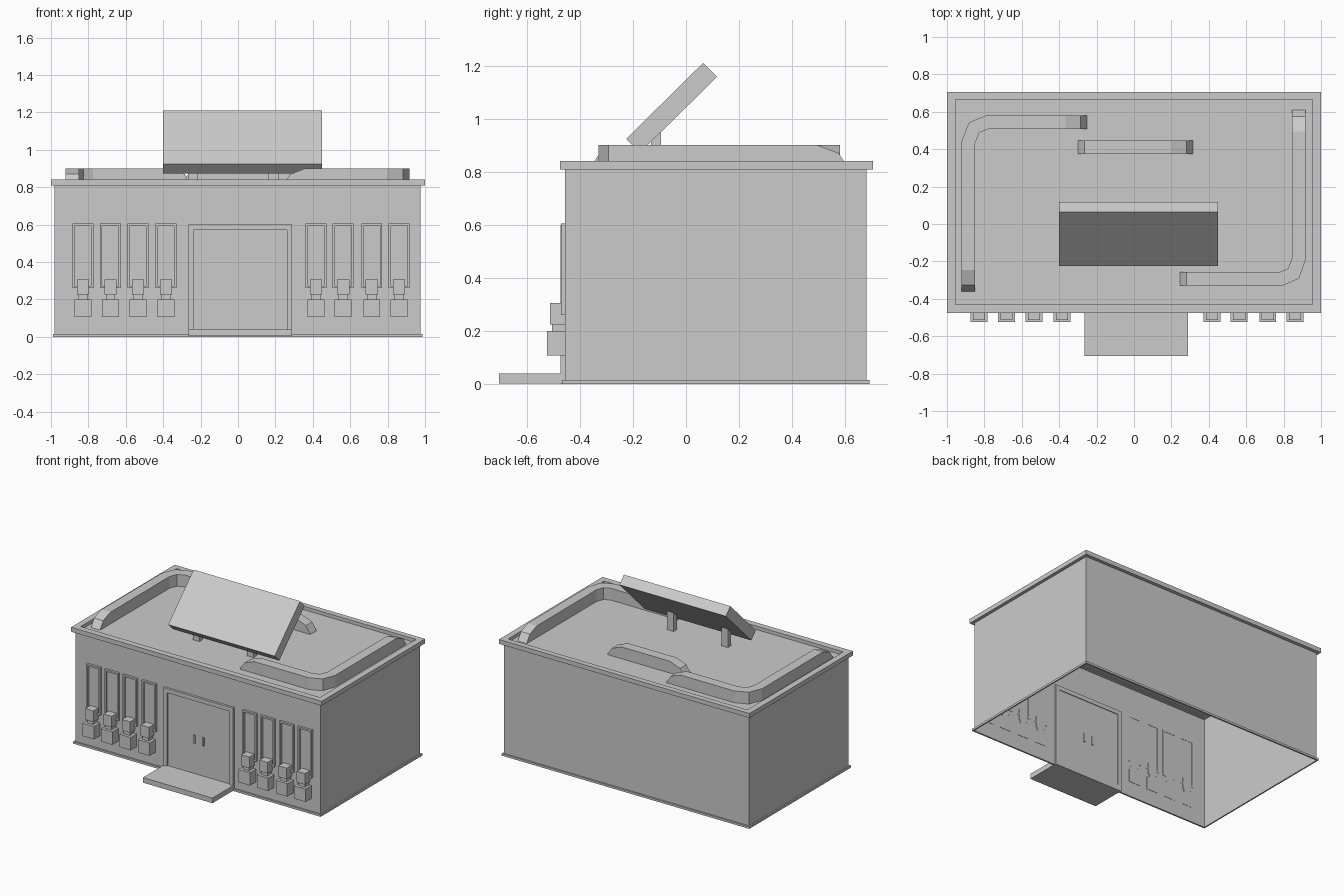
import bpy, bmesh
from mathutils import Vector

if "Cube" in bpy.data.objects:
    bpy.data.objects.remove(bpy.data.objects["Cube"])


def make(name, verts, faces):
    me = bpy.data.meshes.new(name)
    bm = bmesh.new()
    vs = [bm.verts.new(v) for v in verts]
    for f in faces:
        bm.faces.new([vs[i] for i in f])
    bmesh.ops.recalc_face_normals(bm, faces=bm.faces)
    bm.to_mesh(me)
    bm.free()
    ob = bpy.data.objects.new(name, me)
    bpy.context.collection.objects.link(ob)
    return ob


def loft(name, rings, caps=True, closed=False):
    """Skin equal-sized rings of points; closed joins last ring to first."""
    n, m = len(rings[0]), len(rings)
    faces = []
    for i in range(m if closed else m - 1):
        j = (i + 1) % m
        faces += [(i*n + k, i*n + (k+1) % n, j*n + (k+1) % n, j*n + k) for k in range(n)]
    if caps and not closed:
        faces += [tuple(range(n)), tuple(range((m-1)*n, m*n))]
    return make(name, [p for r in rings for p in r], faces)


def rect(x0, x1, y0, y1, z):
    return [(x0, y0, z), (x1, y0, z), (x1, y1, z), (x0, y1, z)]


def box(name, x0, x1, y0, y1, z0, z1, caps=True):
    return loft(name, [rect(x0, x1, y0, y1, z0), rect(x0, x1, y0, y1, z1)], caps)


def flat_ring(name, outer, inner, z0, z1):
    """Horizontal rectangular rim."""
    return loft(name, [rect(*outer, z0), rect(*outer, z1), rect(*inner, z1), rect(*inner, z0)],
                closed=True)


def wall_frame(name, outer, inner, y0, y1):
    """Upright rectangular frame, given as x0, x1, z0, z1."""
    def r(b, y):
        return [(x, y, z) for x, z, _ in rect(*b, 0)]
    return loft(name, [r(outer, y1), r(outer, y0), r(inner, y0), r(inner, y1)], closed=True)


FLOOR = 0.815


def duct(name, path, half=0.036):
    """Square duct along a mitred path with two-step sloping ends."""
    p = [Vector(q) for q in path]
    d0, d1 = (p[1] - p[0]).normalized(), (p[-2] - p[-1]).normalized()
    pts = [p[0], p[0] + d0*0.035, p[0] + d0*0.115] + p[1:-1]
    pts += [p[-1] + d1*0.115, p[-1] + d1*0.035, p[-1]]
    tops = [FLOOR + 0.002, 0.87] + [0.90]*(len(pts) - 4) + [0.87, FLOOR + 0.002]
    rings = []
    for i, (q, z) in enumerate(zip(pts, tops)):
        a = (q - pts[i-1]).normalized() if i else d0
        b = (pts[i+1] - q).normalized() if i < len(pts) - 1 else -d1
        t = (a + b).normalized()
        n = Vector((-t.y, t.x)) * half / t.dot(a)
        l, r = q + n, q - n
        rings.append([(l.x, l.y, FLOOR), (r.x, r.y, FLOOR), (r.x, r.y, z), (l.x, l.y, z)])
    return loft(name, rings)


# open-bottomed walls and base trim
box("walls", -0.98, 0.977, -0.455, 0.68, 0, 0.815, caps=False)
flat_ring("base_trim", (-0.99, 0.987, -0.467, 0.692), (-0.98, 0.977, -0.455, 0.68), 0, 0.015)

# roof rim with recessed deck
flat_ring("roof_rim", (-1, 1, -0.475, 0.705), (-0.955, 0.955, -0.43, 0.665), 0.808, 0.84)
make("roof_deck", rect(-0.98, 0.977, -0.455, 0.68, FLOOR), [(0, 1, 2, 3)])

# roof ducts
duct("left_duct", [(-0.885, -0.36), (-0.885, 0.44), (-0.855, 0.515), (-0.782, 0.545), (-0.25, 0.545)])
duct("right_duct", [(0.245, -0.293), (0.788, -0.293), (0.853, -0.265), (0.88, -0.19), (0.88, 0.61)])
duct("short_duct", [(-0.30, 0.41), (0, 0.41), (0.315, 0.41)])

# tilted roof panel on two posts
profile = [(-0.225, 0.924), (0.065, 1.21), (0.117, 1.157), (-0.173, 0.872)]
loft("roof_panel", [[(x, y, z) for y, z in profile] for x in (-0.40, 0.45)])
for x in (-0.242, 0.19):
    box("panel_post", x - 0.026, x + 0.026, -0.132, -0.094, FLOOR, 0.96)

# doorway, handles and step
wall_frame("door_frame", (-0.265, 0.29, 0, 0.60), (-0.238, 0.262, 0.04, 0.57), -0.472, -0.445)
box("door", -0.238, 0.262, -0.461, -0.45, 0.04, 0.57)
for x in (-0.022, 0.047):
    box("door_handle", x - 0.007, x + 0.007, -0.469, -0.444, 0.26, 0.32)
box("door_step", -0.265, 0.29, -0.705, -0.455, 0.003, 0.04)

# narrow windows, each with a stacked unit below
for cx in (-0.829, -0.682, -0.535, -0.385, 0.417, 0.562, 0.715, 0.861):
    wall_frame("window_frame", (cx - 0.056, cx + 0.056, 0.26, 0.605),
               (cx - 0.044, cx + 0.044, 0.272, 0.593), -0.471, -0.453)
    box("unit_top", cx - 0.033, cx + 0.033, -0.513, -0.453, 0.225, 0.305)
    box("unit_neck", cx - 0.025, cx + 0.025, -0.504, -0.453, 0.2, 0.225)
    box("unit_base", cx - 0.045, cx + 0.045, -0.524, -0.453, 0.107, 0.2)
